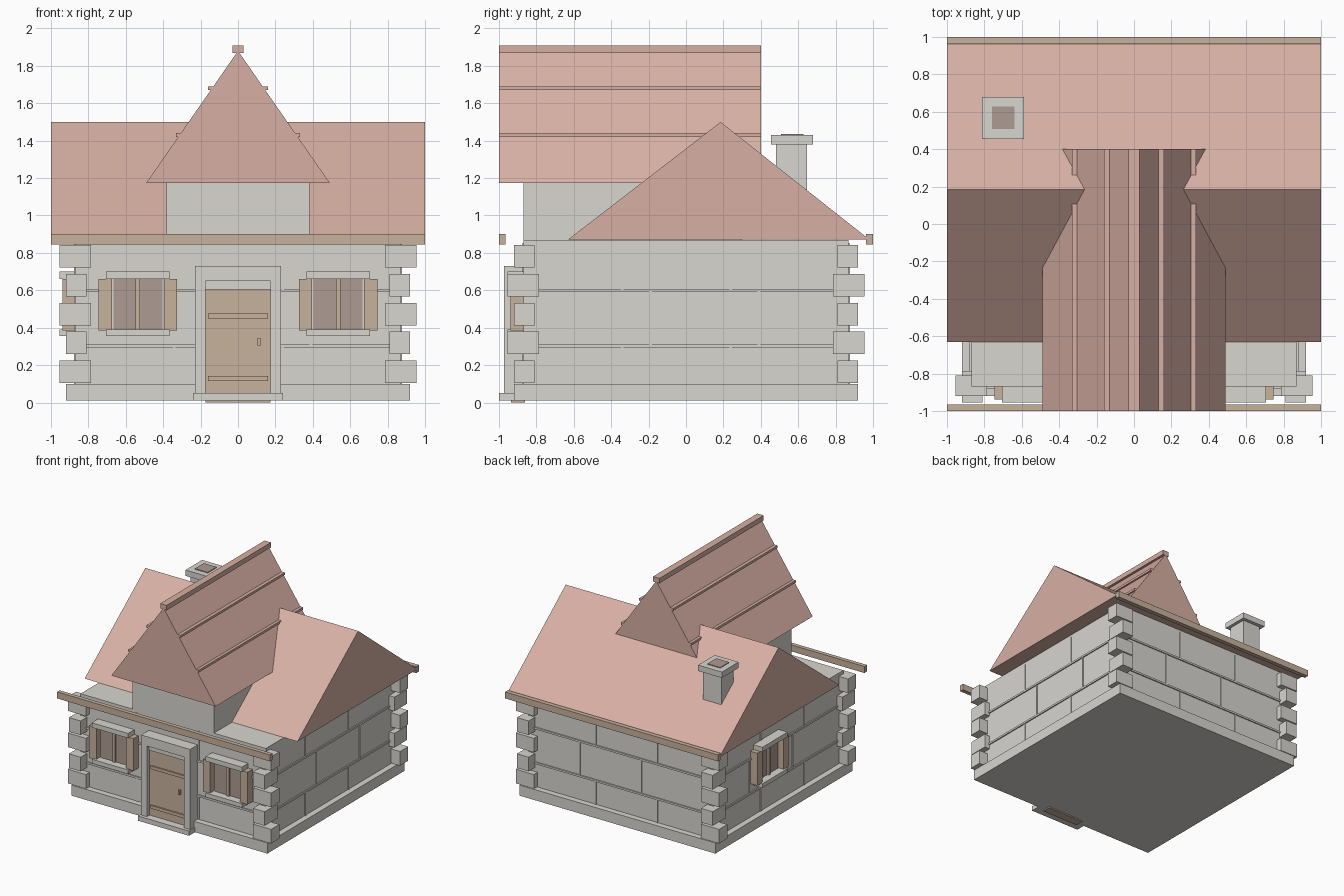
import bpy, bmesh
from math import radians
from mathutils import Matrix, Vector

if "Cube" in bpy.data.objects:
    bpy.data.objects.remove(bpy.data.objects["Cube"])


def material(name, color):
    m = bpy.data.materials.new(name)
    m.diffuse_color = (*color, 1)
    m.use_nodes = True
    m.node_tree.nodes["Principled BSDF"].inputs["Base Color"].default_value = m.diffuse_color
    return m


STONE = material("stone", (0.69, 0.67, 0.63))
ROOF = material("roof_tile", (0.68, 0.43, 0.37))
WOOD = material("wood", (0.58, 0.45, 0.34))
DARK = material("dark_pane", (0.42, 0.33, 0.29))


def finish(name, bm, mat):
    bmesh.ops.recalc_face_normals(bm, faces=bm.faces)
    me = bpy.data.meshes.new(name)
    bm.to_mesh(me)
    bm.free()
    me.materials.append(mat)
    ob = bpy.data.objects.new(name, me)
    bpy.context.collection.objects.link(ob)
    return ob


def box(name, x, y, z, mat=STONE, turn=0):
    """Box from (min, max) ranges, turned about the z axis."""
    bm = bmesh.new()
    bmesh.ops.create_cube(bm, size=1)
    size = Vector((x[1] - x[0], y[1] - y[0], z[1] - z[0]))
    mid = Vector((x[0] + x[1], y[0] + y[1], z[0] + z[1])) / 2
    for v in bm.verts:
        v.co = v.co * size + mid
    bm.transform(Matrix.Rotation(radians(turn), 4, 'Z'))
    return finish(name, bm, mat)


def prism(name, profile, direction, mat):
    """Closed profile extruded along a vector."""
    bm = bmesh.new()
    face = bm.faces.new([bm.verts.new(p) for p in profile])
    ext = bmesh.ops.extrude_face_region(bm, geom=[face], use_keep_orig=True)
    new = [g for g in ext["geom"] if isinstance(g, bmesh.types.BMVert)]
    bmesh.ops.translate(bm, verts=new, vec=direction)
    return finish(name, bm, mat)


# walls and plinth
W = 0.87
box("walls", (-W, W), (-W, W), (0.05, 0.87))
box("plinth", (-0.92, 0.92), (-0.92, 0.92), (0.01, 0.10))

# raised mortar joints between stone courses
E = W + 0.01
for z in (0.295, 0.59):
    box("course_joint", (-E, E), (-E, E), (z, z + 0.016))
rows = [((0.10, 0.30), (-0.34, 0.24)),
        ((0.31, 0.59), (-0.19, 0.39)),
        ((0.605, 0.85), (-0.34, 0.24))]
for zr, places in rows:
    for p in places:
        for s in (-1, 1):
            side = sorted((s * (W - 0.02), s * (W + 0.006)))
            along = (p - 0.007, p + 0.007)
            box("vertical_joint", along, side, zr)
            box("vertical_joint", side, along, zr)

# alternating corner stones
for i in range(5):
    z = 0.105 + i * 0.154
    long, short = (0.785, 0.955), (0.81, 0.92)
    rx, ry = (long, short) if i % 2 == 0 else (short, long)
    for sx in (-1, 1):
        for sy in (-1, 1):
            box("corner_stone", sorted((sx * rx[0], sx * rx[1])),
                sorted((sy * ry[0], sy * ry[1])), (z, z + 0.12))


# windows with shutters
def window(u, turn=0):
    def part(name, a, b, front, z, mat=STONE):
        box(name, (u + a, u + b), (-front, -0.86), z, mat, turn)
    part("window_surround", -0.15, 0.15, 0.882, (0.38, 0.67))
    for s in (-1, 1):
        a, b = sorted((s * 0.012, s * 0.13))
        part("window_pane", a, b, 0.89, (0.39, 0.66), DARK)
        a, b = sorted((s * 0.14, s * 0.21))
        part("shutter", a, b, 0.937, (0.385, 0.66), WOOD)
    part("mullion", -0.012, 0.012, 0.905, (0.39, 0.66), WOOD)
    part("window_lintel", -0.17, 0.17, 0.955, (0.66, 0.70))
    part("window_sill", -0.17, 0.17, 0.955, (0.355, 0.39))


window(-0.535)
window(0.535)
window(-0.17, -90)

# door, surround and step
box("door", (-0.175, 0.175), (-0.935, -0.86), (0.0, 0.61), WOOD)
for z in (0.115, 0.45):
    box("door_strap", (-0.16, 0.16), (-0.947, -0.92), (z, z + 0.027), WOOD)
box("door_handle", (0.105, 0.12), (-0.955, -0.92), (0.305, 0.345), WOOD)
for x in ((-0.23, -0.175), (0.175, 0.23)):
    box("door_jamb", x, (-0.972, -0.86), (0.01, 0.65))
box("door_lintel", (-0.23, 0.23), (-0.972, -0.86), (0.65, 0.73))
box("door_header", (-0.175, 0.175), (-0.945, -0.86), (0.605, 0.65))
box("door_step", (-0.24, 0.24), (-1.0, -0.86), (0.01, 0.05))

# main roof and eaves boards
prism("main_roof", [(-1, -0.63, 0.872), (-1, 0.98, 0.872), (-1, 0.185, 1.5)],
      (2, 0, 0), ROOF)
box("front_eaves_board", (-1, 1), (-1.0, -0.965), (0.845, 0.90), WOOD)
box("back_eaves_board", (-1, 1), (0.962, 1.0), (0.845, 0.90), WOOD)

# dormer with steep gable roof
box("dormer_walls", (-0.383, 0.383), (-0.87, 0.3), (0.86, 1.18))
prism("dormer_roof", [(-0.49, -1, 1.175), (0.49, -1, 1.175), (0, -1, 1.88)],
      (0, 1.4, 0), ROOF)
box("ridge_cap", (-0.03, 0.03), (-1, 0.4), (1.868, 1.91), ROOF)
for x, z in ((0.125, 1.67), (0.295, 1.42)):
    for s in (-1, 1):
        box("roof_batten", sorted((s * x, s * (x + 0.036))), (-1, 0.4),
            (z, z + 0.02), ROOF)

# chimney
box("chimney_shaft", (-0.785, -0.615), (0.482, 0.648), (0.95, 1.39))
box("chimney_cap", (-0.812, -0.588), (0.455, 0.678), (1.38, 1.43))
box("chimney_flue", (-0.76, -0.64), (0.507, 0.627), (1.40, 1.436), DARK)
